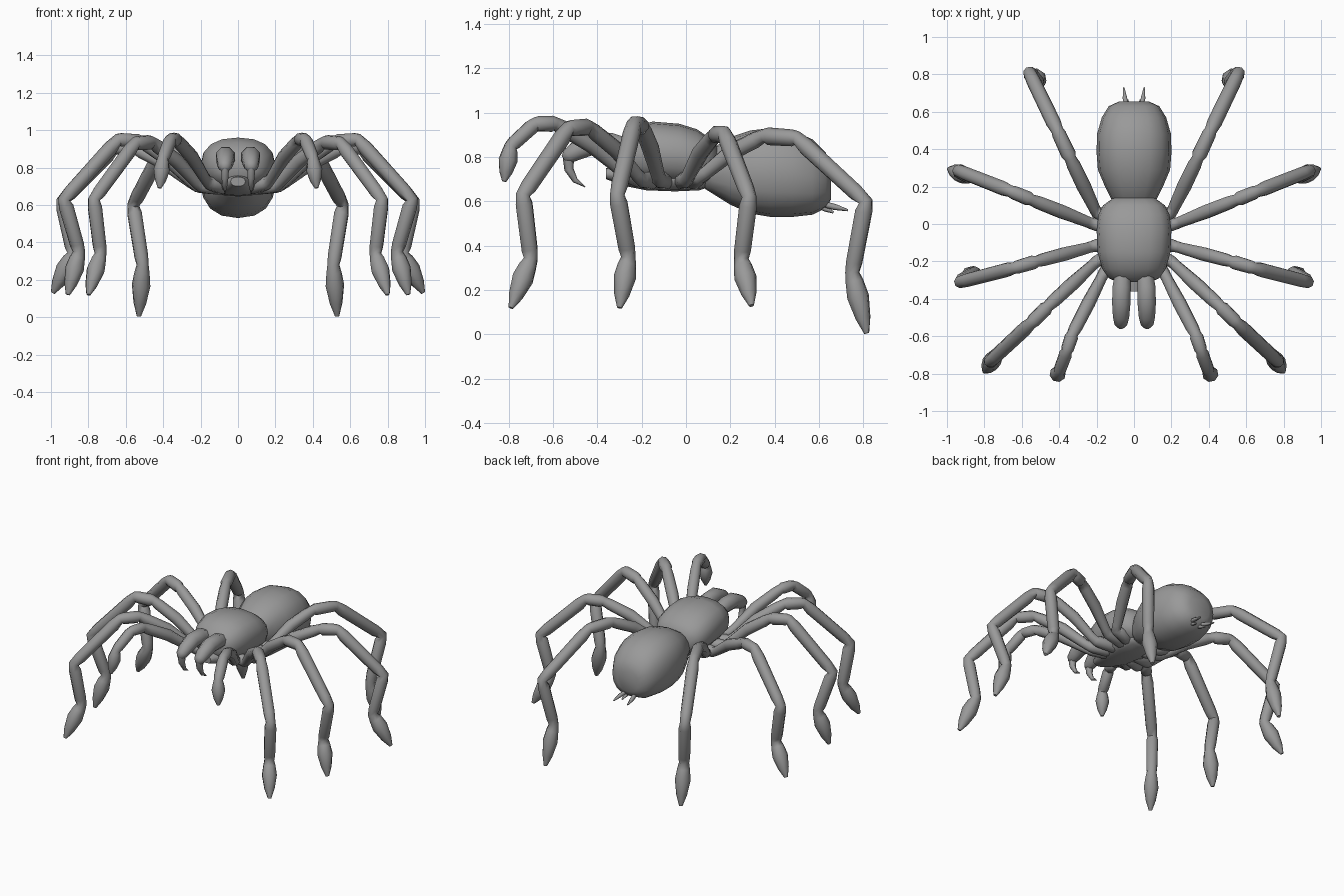
import bpy, bmesh, math
from mathutils import Vector

grey = bpy.data.materials.new("body_grey")
grey.diffuse_color = (0.32, 0.32, 0.32, 1)


def make_object(name, rings):
    """Skin a list of vertex rings, close both ends and shade smooth."""
    bm = bmesh.new()
    loops = [[bm.verts.new(p) for p in ring] for ring in rings]
    n = len(loops[0])
    for a, b in zip(loops, loops[1:]):
        for i in range(n):
            j = (i + 1) % n
            bm.faces.new((a[i], a[j], b[j], b[i]))
    bm.faces.new(loops[0])
    bm.faces.new(loops[-1])
    bmesh.ops.recalc_face_normals(bm, faces=bm.faces)
    mesh = bpy.data.meshes.new(name)
    bm.to_mesh(mesh)
    bm.free()
    mesh.materials.append(grey)
    obj = bpy.data.objects.new(name, mesh)
    bpy.context.collection.objects.link(obj)
    bpy.ops.object.select_all(action='DESELECT')
    obj.select_set(True)
    bpy.context.view_layer.objects.active = obj
    bpy.ops.object.shade_smooth_by_angle(angle=math.radians(62))
    return obj


def loft(name, sections, n=16, power=0.85):
    """Body along y from sections of (y, bottom, top, half width)."""
    def soft(v):
        return math.copysign(abs(v) ** power, v)
    rings = []
    for y, lo, hi, w in sections:
        angles = [2 * math.pi * i / n for i in range(n)]
        rings.append([(w * soft(math.cos(a)), y,
                       (lo + hi) / 2 + (hi - lo) / 2 * soft(math.sin(a))) for a in angles])
    return make_object(name, rings)


def tube(name, path, n=8):
    """Round tube through (point, radius) pairs."""
    pts = [Vector(p) for p, r in path]
    rings, side = [], None
    for i, (p, r) in enumerate(path):
        t = Vector((0, 0, 0))
        if i > 0:
            t += (pts[i] - pts[i - 1]).normalized()
        if i < len(pts) - 1:
            t += (pts[i + 1] - pts[i]).normalized()
        t.normalize()
        if side is None:
            side = t.cross(Vector((0, 0, 1))).normalized()
        side = (side - t * side.dot(t)).normalized()
        up = t.cross(side)
        rings.append([pts[i] + r * (side * math.cos(a) + up * math.sin(a))
                      for a in (2 * math.pi * (k + 0.5) / n for k in range(n))])
    return make_object(name, rings)


def mirrored(name, path, n=8):
    """One tube on each side of the body."""
    for label, s in (("right", 1), ("left", -1)):
        tube(f"{name}_{label}", [((s * p[0], p[1], p[2]), r) for p, r in path], n)


def leg(name, joints, radii):
    """Jointed leg: segments swell between pinched joints, the foot tapers."""
    j = [Vector(p) for p in joints]
    path = [(j[0], radii[0] * 0.8)]
    last = len(j) - 2
    for k in range(last + 1):
        a, b, r = j[k], j[k + 1], radii[k]
        if k == last:
            steps = ((0.15, 0.9, 0), (0.4, 1.1, 0), (0.75, 0.75, 0), (1, 0.25, 0))
        elif k == 1:
            steps = ((0.1, 0.85, 0), (0.5, 1.05, 0.02), (0.88, 1, 0.005), (1, 0.85, 0))
        else:
            steps = ((0.14, 1, 0), (0.86, 0.95, 0), (1, 0.82, 0))
        for t, f, lift in steps:
            path.append((a.lerp(b, t) + Vector((0, 0, lift)), r * f))
    mirrored(name, path)


# Main body
loft("abdomen", [(0.08, 0.66, 0.80, 0.09), (0.12, 0.635, 0.84, 0.115),
                 (0.20, 0.585, 0.89, 0.155), (0.29, 0.545, 0.92, 0.193),
                 (0.38, 0.53, 0.93, 0.20), (0.48, 0.53, 0.92, 0.198),
                 (0.57, 0.54, 0.88, 0.172), (0.63, 0.57, 0.82, 0.135),
                 (0.655, 0.61, 0.76, 0.08)])
loft("carapace", [(-0.31, 0.75, 0.86, 0.09), (-0.29, 0.72, 0.89, 0.135),
                  (-0.24, 0.69, 0.935, 0.17), (-0.15, 0.68, 0.96, 0.195),
                  (-0.03, 0.67, 0.95, 0.20), (0.05, 0.67, 0.925, 0.19),
                  (0.10, 0.68, 0.89, 0.165), (0.14, 0.70, 0.85, 0.11)])
loft("sternum", [(-0.36, 0.70, 0.75, 0.04), (-0.28, 0.67, 0.76, 0.075),
                 (-0.18, 0.65, 0.76, 0.12), (-0.05, 0.645, 0.76, 0.14),
                 (0.06, 0.65, 0.76, 0.11), (0.12, 0.67, 0.76, 0.06)], 12)

# Jaws and fangs
mirrored("jaw", [((0.06, -0.26, 0.84), 0.045), ((0.066, -0.34, 0.86), 0.053),
                 ((0.068, -0.42, 0.86), 0.053), ((0.069, -0.49, 0.83), 0.047),
                 ((0.07, -0.53, 0.805), 0.037), ((0.07, -0.55, 0.79), 0.02)])
mirrored("fang", [((0.07, -0.53, 0.80), 0.026), ((0.07, -0.528, 0.745), 0.021),
                  ((0.07, -0.50, 0.695), 0.013), ((0.07, -0.455, 0.665), 0.002)], 6)

# Feelers at the front
leg("feeler", [(0.07, -0.18, 0.69), (0.16, -0.26, 0.72), (0.33, -0.59, 0.95),
               (0.36, -0.68, 0.95), (0.40, -0.79, 0.85), (0.42, -0.82, 0.69)],
    [0.04, 0.036, 0.037, 0.036, 0.04])

# Four pairs of walking legs
LEG_RADII = [0.04, 0.037, 0.04, 0.04, 0.04, 0.046]
leg("front_leg", [(0.08, -0.15, 0.69), (0.20, -0.20, 0.70), (0.46, -0.44, 0.935),
                  (0.55, -0.53, 0.93), (0.77, -0.735, 0.63), (0.735, -0.70, 0.34),
                  (0.80, -0.79, 0.12)], LEG_RADII)
leg("second_leg", [(0.08, -0.09, 0.69), (0.22, -0.12, 0.70), (0.52, -0.20, 0.94),
                   (0.64, -0.235, 0.95), (0.93, -0.31, 0.63), (0.85, -0.26, 0.35),
                   (0.91, -0.30, 0.12)], LEG_RADII)
leg("third_leg", [(0.08, -0.02, 0.69), (0.22, 0.00, 0.70), (0.55, 0.13, 0.90),
                  (0.66, 0.175, 0.905), (0.94, 0.285, 0.62), (0.88, 0.25, 0.34),
                  (0.99, 0.295, 0.13)], LEG_RADII)
leg("rear_leg", [(0.08, 0.03, 0.69), (0.20, 0.06, 0.71), (0.34, 0.35, 0.895),
                 (0.41, 0.50, 0.885), (0.56, 0.81, 0.60), (0.51, 0.75, 0.28),
                 (0.53, 0.815, 0.005)], LEG_RADII)

# Spinnerets
mirrored("long_spinneret", [((0.035, 0.61, 0.59), 0.014), ((0.048, 0.67, 0.575), 0.014),
                            ((0.055, 0.73, 0.56), 0.005)], 6)
mirrored("short_spinneret", [((0.025, 0.60, 0.58), 0.012), ((0.03, 0.63, 0.565), 0.012),
                             ((0.035, 0.665, 0.55), 0.005)], 6)
